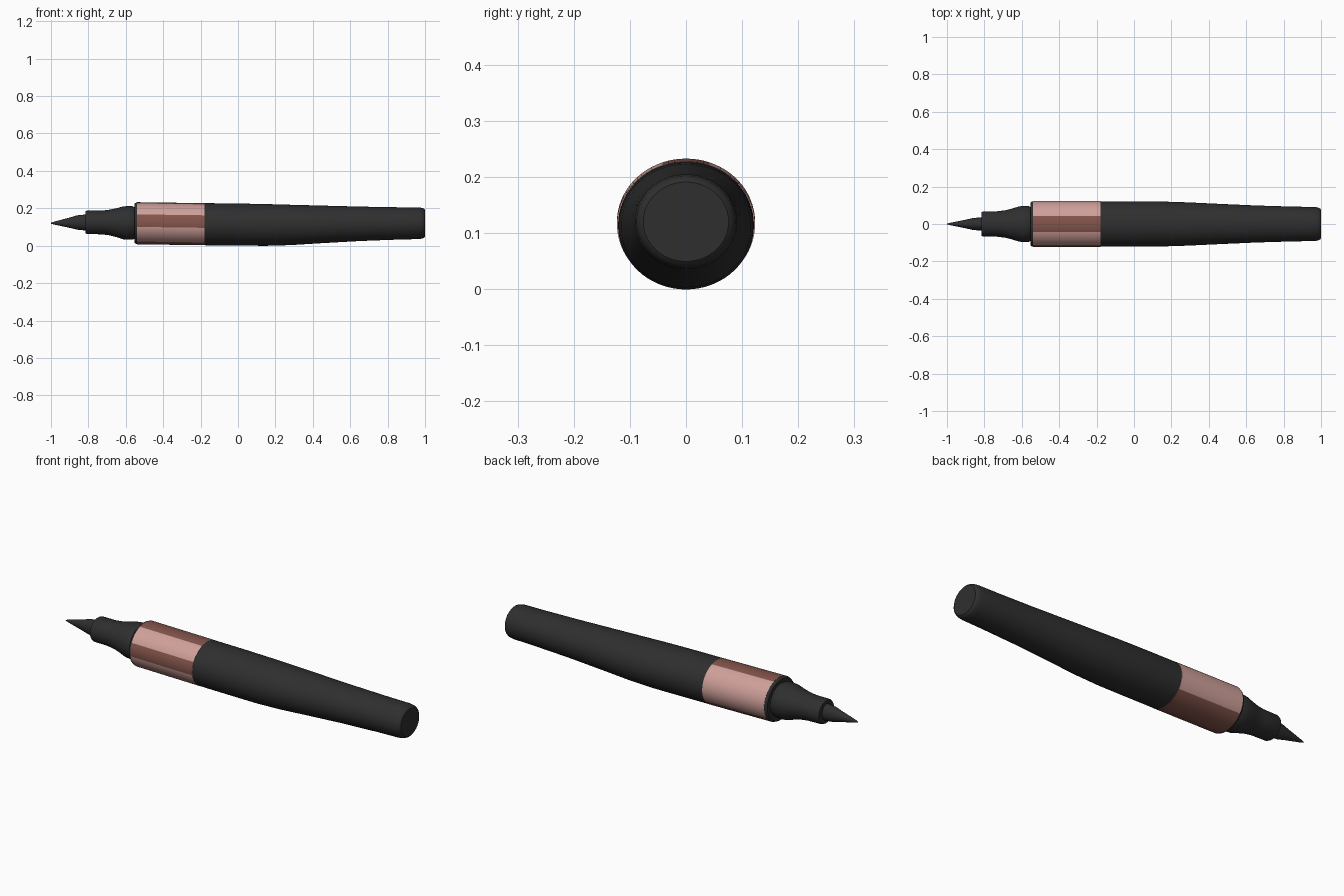
import bpy
import bmesh
import math

if "Cube" in bpy.data.objects:
    bpy.data.objects.remove(bpy.data.objects["Cube"])

SIDES = 72


def material(name, rgb, roughness=0.6):
    mat = bpy.data.materials.new(name)
    mat.use_nodes = True
    mat.diffuse_color = (*rgb, 1)
    shader = mat.node_tree.nodes["Principled BSDF"]
    shader.inputs["Base Color"].default_value = (*rgb, 1)
    shader.inputs["Roughness"].default_value = roughness
    return mat


charcoal = material("charcoal", (0.028, 0.028, 0.028))
rose = material("light rose metal", (0.62, 0.35, 0.32))
brown = material("dark rose metal", (0.23, 0.09, 0.07))


def loft(name, rings, squash, mats, rule=None):
    """Skin elliptical rings (x, half width, centre height) along the x axis."""
    bm = bmesh.new()
    loops = []
    for x, r, zc in rings:
        loop = []
        for i in range(SIDES):
            a = math.tau * i / SIDES
            loop.append(bm.verts.new((x, r * math.cos(a), zc + r * squash * math.sin(a))))
        loops.append(loop)
    for a, b in zip(loops, loops[1:]):
        for i in range(SIDES):
            j = (i + 1) % SIDES
            face = bm.faces.new((a[i], a[j], b[j], b[i]))
            if rule:
                face.material_index = rule(360 * (i + 0.5) / SIDES)
    bm.faces.new(loops[0])
    bm.faces.new(loops[-1])
    bmesh.ops.recalc_face_normals(bm, faces=bm.faces)
    mesh = bpy.data.meshes.new(name)
    bm.to_mesh(mesh)
    bm.free()
    obj = bpy.data.objects.new(name, mesh)
    bpy.context.collection.objects.link(obj)
    for mat in mats:
        mesh.materials.append(mat)
    bpy.ops.object.select_all(action="DESELECT")
    obj.select_set(True)
    bpy.context.view_layer.objects.active = obj
    bpy.ops.object.shade_smooth_by_angle(angle=math.radians(35))
    return obj


def stripe(angle):
    """Dark strips on the top, front and underside; angle runs from back over the top."""
    dark = ((70, 110), (153, 188), (240, 325))
    return int(any(lo < angle < hi for lo, hi in dark))


# Tapered barrel with a rounded end
loft("barrel", [
    (-0.18, 0.121, 0.115), (0, 0.121, 0.113), (0.15, 0.12, 0.111),
    (0.28, 0.116, 0.111), (0.45, 0.108, 0.114), (0.65, 0.099, 0.117),
    (0.85, 0.093, 0.119), (0.965, 0.091, 0.12), (0.985, 0.088, 0.12),
    (0.995, 0.083, 0.12), (1, 0.076, 0.12)], 0.93, [charcoal])

# Striped metal band
loft("metal_band", [(-0.54, 0.123, 0.12), (-0.18, 0.123, 0.115)],
     0.915, [rose, brown], stripe)

# Dark rim closing the front of the band
loft("band_rim", [(-0.553, 0.114, 0.12), (-0.549, 0.119, 0.12),
                  (-0.54, 0.122, 0.12)], 0.915, [charcoal])

# Waisted grip leading to the brush
loft("grip", [
    (-0.816, 0.063, 0.125), (-0.808, 0.067, 0.125), (-0.73, 0.068, 0.124),
    (-0.69, 0.073, 0.124), (-0.65, 0.083, 0.123), (-0.615, 0.094, 0.122),
    (-0.59, 0.097, 0.122), (-0.565, 0.096, 0.122), (-0.55, 0.09, 0.121)],
    0.93, [charcoal])

# Pointed brush tip
loft("brush_tip", [
    (-1, 0.002, 0.12), (-0.98, 0.007, 0.121), (-0.94, 0.015, 0.122),
    (-0.9, 0.023, 0.123), (-0.86, 0.032, 0.124), (-0.81, 0.036, 0.124)],
    1.2, [charcoal])
